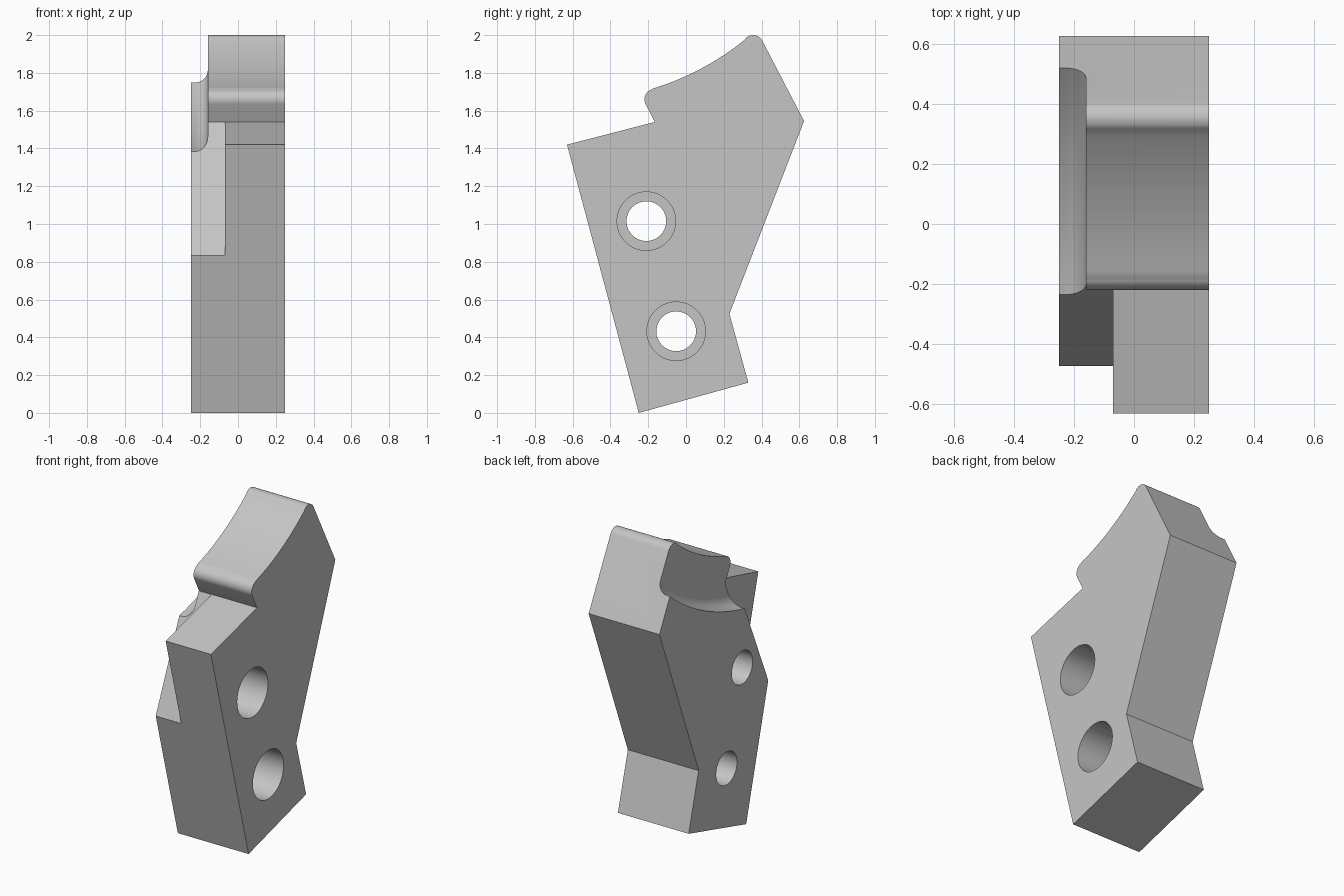
import bpy, bmesh
from math import sin, cos, radians

if "Cube" in bpy.data.objects:
    bpy.data.objects.remove(bpy.data.objects["Cube"], do_unlink=True)

grey = bpy.data.materials.new("light_grey")
grey.use_nodes = True
grey.diffuse_color = (0.56, 0.56, 0.56, 1)
grey.node_tree.nodes["Principled BSDF"].inputs["Base Color"].default_value = grey.diffuse_color


def arc(centre, r, start, end, steps):
    """Points (y, z) along an arc, angles in degrees."""
    angles = [radians(start + (end - start) * i / steps) for i in range(steps + 1)]
    return [(centre[0] + r * cos(a), centre[1] + r * sin(a)) for a in angles]


def loft(name, rings):
    """Closed solid through rings of 3D points."""
    bm = bmesh.new()
    rows = [[bm.verts.new(p) for p in ring] for ring in rings]
    n = len(rows[0])
    for a, b in zip(rows, rows[1:]):
        for i in range(n):
            j = (i + 1) % n
            bm.faces.new((a[i], a[j], b[j], b[i]))
    bm.faces.new(rows[0])
    bm.faces.new(rows[-1])
    bmesh.ops.recalc_face_normals(bm, faces=bm.faces)
    mesh = bpy.data.meshes.new(name)
    bm.to_mesh(mesh)
    bm.free()
    mesh.materials.append(grey)
    obj = bpy.data.objects.new(name, mesh)
    bpy.context.collection.objects.link(obj)
    return obj


def extrude(name, profile, x0, x1):
    return loft(name, [[(x, y, z) for y, z in profile] for x in (x0, x1)])


# Jaw body: side profile with curved top, rounded tip and rounded lip
sweep = (-0.6, 3.1)
profile = [(-0.25, 0), (0.33, 0.16), (0.23, 0.525), (0.625, 1.545)]
profile += arc((0.355, 1.945), 0.055, 28, 130, 12)
profile += arc(sweep, 1.447, -51, -73, 24)
profile += arc((-0.165, 1.66), 0.055, 107, 208, 12)
profile += [(-0.165, 1.54), (-0.63, 1.42)]
body = extrude("jaw_body", profile, -0.25, 0.25)

# Sloped relief on the front edge
cutters = [extrude("front_relief_cutter",
                   [(-0.513, 0.74), (-0.167, 1.541), (-0.7, 1.56)], -0.4, -0.07)]

# Curved side groove with a cove at its inner corner
floor, cove = 1.755, 0.07
section = [(-0.4, floor - 0.9), (-0.4, floor)]
section += arc((-0.16 - cove, floor - cove), cove, 90, 0, 10)
section += [(-0.16, floor - 0.9)]
rings = []
for i in range(41):
    a = radians(-100 + 70 * i / 40)
    rings.append([(x, sweep[0] + r * cos(a), sweep[1] + r * sin(a)) for x, r in section])
cutters.append(loft("side_groove_cutter", rings))

# Counterbored bolt holes
for name, centre in (("upper", (-0.21, 1.015)), ("lower", (-0.052, 0.432))):
    cutters.append(extrude(name + "_bolt_hole_cutter", arc(centre, 0.105, 0, 354.375, 63), -0.4, 0.4))
    cutters.append(extrude(name + "_counterbore_cutter", arc(centre, 0.155, 0, 354.375, 63), -0.03, 0.4))

# Cut and bake the body, then drop the cutters
for cutter in cutters:
    cutter.hide_render = True
    mod = body.modifiers.new(cutter.name, "BOOLEAN")
    mod.operation = "DIFFERENCE"
    mod.solver = "EXACT"
    mod.object = cutter
bpy.ops.object.select_all(action="DESELECT")
body.select_set(True)
bpy.context.view_layer.objects.active = body
for mod in list(body.modifiers):
    bpy.ops.object.modifier_apply(modifier=mod.name)
for cutter in cutters:
    bpy.data.objects.remove(cutter, do_unlink=True)
bpy.ops.object.shade_smooth_by_angle(angle=radians(25))
